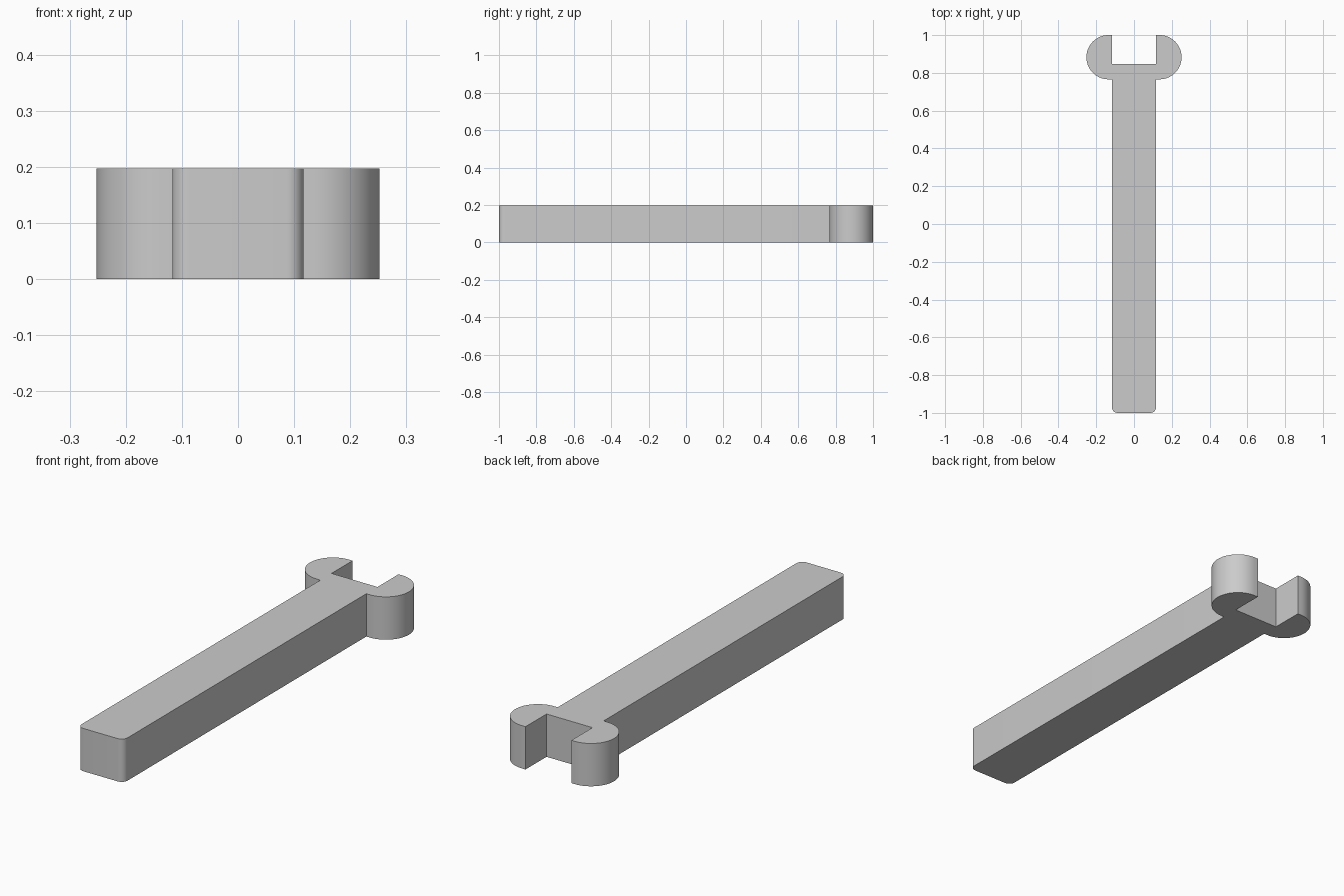
import bpy
import bmesh
from math import radians, cos, sin

cube = bpy.data.objects.get("Cube")
if cube:
    bpy.data.objects.remove(cube, do_unlink=True)

HALF_WIDTH = 0.117    # handle and jaw opening
THICKNESS = 0.197
JAW_RADIUS = 0.117
JAW_X = 0.135
JAW_Y = 1 - JAW_RADIUS
NOTCH_Y = 0.847
CORNER = 0.03


def arc(cx, cy, radius, start, end, steps):
    """Points along a circular arc, angles in degrees."""
    angles = [radians(start + (end - start) * i / steps) for i in range(steps + 1)]
    return [(cx + radius * cos(a), cy + radius * sin(a)) for a in angles]


# Grey metal
grey = bpy.data.materials.new("grey metal")
grey.use_nodes = True
colour = (0.6, 0.6, 0.6, 1)
grey.diffuse_color = colour
grey.node_tree.nodes["Principled BSDF"].inputs["Base Color"].default_value = colour

# Half outline: rounded handle end, handle side, round jaw, notch
half = arc(HALF_WIDTH - CORNER, CORNER - 1, CORNER, -90, 0, 8)
half.append((HALF_WIDTH, JAW_Y - JAW_RADIUS))
half += arc(JAW_X, JAW_Y, JAW_RADIUS, -90, 90, 40)
half += [(HALF_WIDTH, 1), (HALF_WIDTH, NOTCH_Y)]
outline = half + [(-x, y) for x, y in reversed(half)]

# Wrench body: mirrored outline extruded to full thickness
bm = bmesh.new()
base = bm.faces.new([bm.verts.new((x, y, 0)) for x, y in outline])
extruded = bmesh.ops.extrude_face_region(bm, geom=[base], use_keep_orig=True)
top_verts = [g for g in extruded["geom"] if isinstance(g, bmesh.types.BMVert)]
bmesh.ops.translate(bm, verts=top_verts, vec=(0, 0, THICKNESS))
bmesh.ops.recalc_face_normals(bm, faces=bm.faces)
mesh = bpy.data.meshes.new("wrench_body")
bm.to_mesh(mesh)
bm.free()
mesh.materials.append(grey)

wrench = bpy.data.objects.new("wrench_body", mesh)
bpy.context.collection.objects.link(wrench)
bpy.ops.object.select_all(action="DESELECT")
wrench.select_set(True)
bpy.context.view_layer.objects.active = wrench
bpy.ops.object.shade_smooth_by_angle(angle=radians(30))
